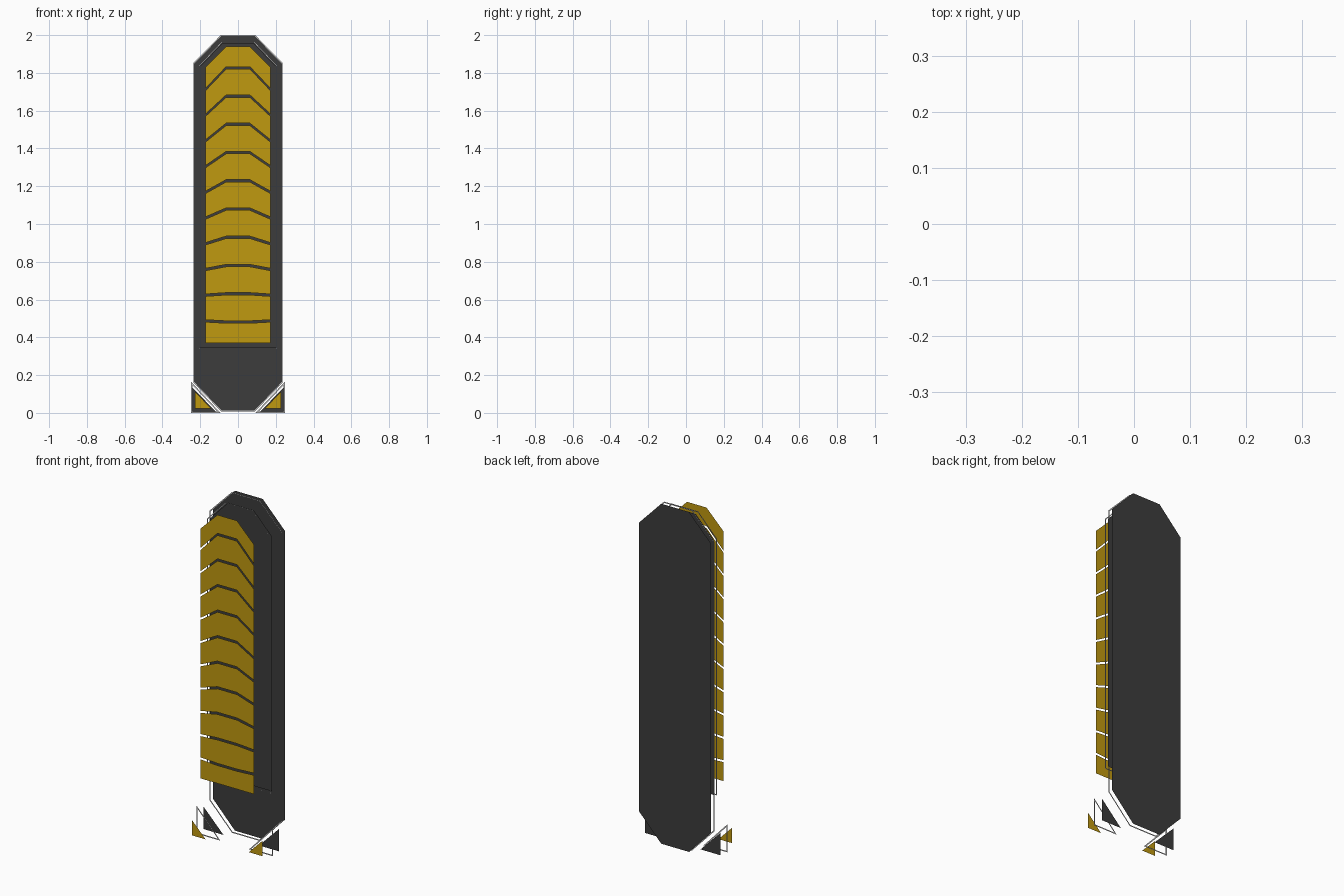
import bpy, bmesh

if "Cube" in bpy.data.objects:
    bpy.data.objects.remove(bpy.data.objects["Cube"])

def material(name, col):
    m = bpy.data.materials.new(name)
    m.diffuse_color = col
    m.use_nodes = True
    m.node_tree.nodes["Principled BSDF"].inputs["Base Color"].default_value = m.diffuse_color
    return m

DARK = material("dark_grey", (0.045, 0.045, 0.045, 1))
GOLD = material("gold", (0.53, 0.32, 0.005, 1))

def sheet(name, polys, y, mat=None, rim=0):
    """Flat front-facing polygons at depth y; rim > 0 keeps only a thin border."""
    bm = bmesh.new()
    for pts in polys:
        f = bm.faces.new([bm.verts.new((x, y, z)) for x, z in pts])
        f.normal_update()
        if f.normal.y > 0:
            f.normal_flip()
    if rim:
        inner = bm.faces[:]
        bmesh.ops.inset_individual(bm, faces=inner, thickness=rim, use_even_offset=True)
        bmesh.ops.delete(bm, geom=inner, context='FACES')
    me = bpy.data.meshes.new(name)
    bm.to_mesh(me)
    bm.free()
    ob = bpy.data.objects.new(name, me)
    bpy.context.collection.objects.link(ob)
    if mat:
        me.materials.append(mat)

def mirrored(half):
    """Close a right-hand half profile across x = 0."""
    return half + [(-x, z) for x, z in reversed(half)]

# Back plate with chamfered corners and its floating outline
plate = mirrored([(0.09, 0.01), (0.233, 0.16), (0.233, 1.85), (0.09, 1.998)])
edge = mirrored([(0.09, 0.008), (0.236, 0.16), (0.236, 1.852), (0.091, 2.0)])
sheet("back_plate", [plate], 0.1, DARK)
sheet("back_plate_outline", [edge], 0.073, None, 0.007)

# Inner plate and outline
sheet("inner_plate", [mirrored([(0.2, 0.345), (0.2, 1.835), (0.083, 1.957)])], 0.028, DARK)
sheet("inner_outline", [mirrored([(0.206, 0.338), (0.206, 1.84), (0.086, 1.966)])], 0.01, None, 0.006)

# Gold bands: separator lines bend more towards the top
W, C, GAP = 0.173, 0.063, 0.006
mid = [0.37 - GAP] + [0.481 + i * 0.1495 for i in range(10)] + [1.94 + GAP]
side = [0.37 - GAP] + [0.487 + i * 0.136 for i in range(10)] + [1.83 + GAP]
bands = []
for i in range(11):
    lo_m, lo_s = mid[i] + GAP, side[i] + GAP
    hi_m, hi_s = mid[i + 1] - GAP, side[i + 1] - GAP
    bands.append([(-W, lo_s), (-C, lo_m), (C, lo_m), (W, lo_s),
                  (W, hi_s), (C, hi_m), (-C, hi_m), (-W, hi_s)])
sheet("gold_bands", bands, -0.1, GOLD)

# Triangular foot corners, left and right
def corners(name, out, inn, z0, z1, y, mat=None, rim=0):
    sheet(name, [[(s * out, z0), (s * inn, z0), (s * out, z1)] for s in (-1, 1)], y, mat, rim)

corners("corner_plates", 0.243, 0.115, 0.005, 0.135, 0.03, DARK)
corners("corner_outlines", 0.248, 0.093, 0.0, 0.165, -0.03, None, 0.007)
corners("corner_gold", 0.228, 0.14, 0.022, 0.112, -0.1, GOLD)
